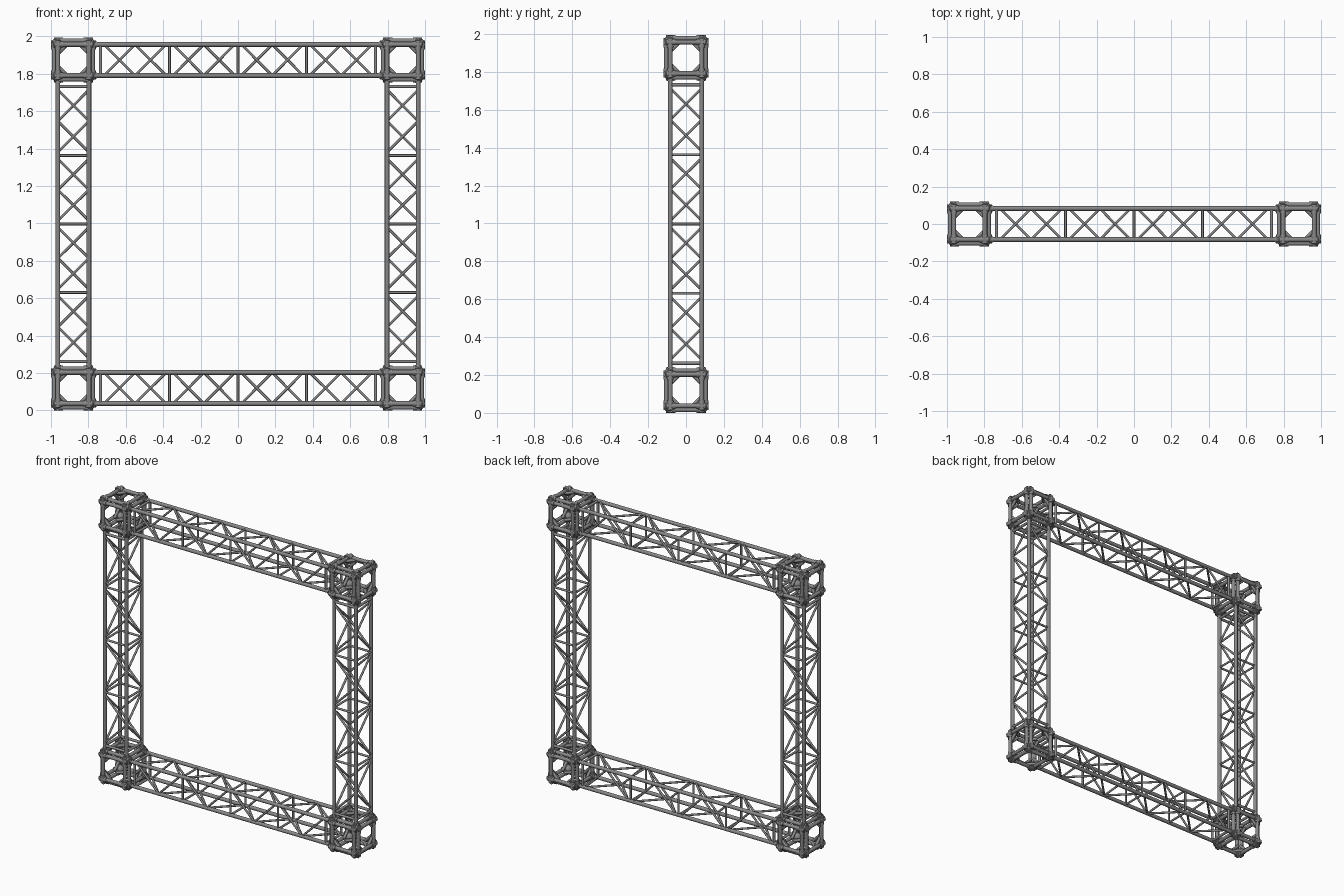
import bpy, bmesh, math
from mathutils import Vector, Matrix

if "Cube" in bpy.data.objects:
    bpy.data.objects.remove(bpy.data.objects["Cube"])

C = 0.88      # corner block centre distance from frame centre
O = 0.083     # chord offset from beam axis
F = 0.103     # corner block face offset

steel = bpy.data.materials.new("dark_steel")
steel.diffuse_color = (0.25, 0.25, 0.25, 1)
steel.use_nodes = True
steel.node_tree.nodes["Principled BSDF"].inputs["Base Color"].default_value = steel.diffuse_color


def tube(bm, a, b, r, seg=12):
    a, b = Vector(a), Vector(b)
    d = b - a
    m = Matrix.Translation((a + b) / 2) @ d.to_track_quat('Z', 'Y').to_matrix().to_4x4()
    bmesh.ops.create_cone(bm, cap_ends=True, segments=seg, radius1=r, radius2=r,
                          depth=d.length, matrix=m)


def ball(bm, p, r):
    bmesh.ops.create_uvsphere(bm, u_segments=16, v_segments=10, radius=r,
                              matrix=Matrix.Translation(p))


def finish(bm, name):
    me = bpy.data.meshes.new(name)
    bm.to_mesh(me)
    bm.free()
    me.materials.append(steel)
    ob = bpy.data.objects.new(name, me)
    bpy.context.collection.objects.link(ob)
    bpy.context.view_layer.objects.active = ob
    ob.select_set(True)
    bpy.ops.object.shade_smooth_by_angle(angle=math.radians(40))
    ob.select_set(False)
    return ob


# Box truss beam along local X, built one lattice face at a time
def beam_mesh():
    bm = bmesh.new()
    nodes = [-0.735, -0.366, 0, 0.366, 0.735]
    for k in range(4):
        R = Matrix.Rotation(k * math.pi / 2, 3, 'X')
        s = 1 if k % 2 else -1     # neighbouring faces share brace nodes

        def t(a, b, r, seg=12):
            tube(bm, R @ Vector(a), R @ Vector(b), r, seg)

        # main chord and end couplers
        t((-0.79, -O, O), (0.79, -O, O), 0.0125, 16)
        for e in (-1, 1):
            t((e * 0.755, -O, O), (e * 0.79, -O, O), 0.016, 16)
        # cross battens
        for x in nodes:
            r = 0.009 if abs(x) > 0.7 else 0.007
            t((x, -O, -O), (x, -O, O), r)
        # zigzag bracing, opposite faces cross
        for x0, x1 in zip(nodes, nodes[1:]):
            xm = (x0 + x1) / 2
            t((x0 + 0.018, -O, -s * O), (xm, -O, s * O), 0.007, 10)
            t((xm, -O, s * O), (x1 - 0.018, -O, -s * O), 0.007, 10)
    return bm


# Corner block: six square tube rings with collars, ball joints and corner braces
def corner_mesh():
    bm = bmesh.new()
    faces = [Matrix.Rotation(i * math.pi / 2, 3, 'X') for i in range(4)]
    faces += [Matrix.Rotation(s * math.pi / 2, 3, 'Y') for s in (-1, 1)]
    for R in faces:
        for i in range(4):
            Q = R @ Matrix.Rotation(i * math.pi / 2, 3, 'Z')
            p = Q @ Vector((O, O, F))
            tube(bm, p, Q @ Vector((-O, O, F)), 0.0125, 16)
            for e in (-1, 1):
                tube(bm, Q @ Vector((e * 0.055, O, F)), Q @ Vector((e * 0.105, O, F)), 0.0165, 16)
            ball(bm, p, 0.017)
            # corner brace
            tube(bm, Q @ Vector((O, 0.034, F - 0.01)), Q @ Vector((0.034, O, F - 0.01)), 0.010)
    # solid ball at each block corner
    for x in (-1, 1):
        for y in (-1, 1):
            for z in (-1, 1):
                ball(bm, (x * 0.087, y * 0.087, z * 0.087), 0.03)
    return bm


low, high = 0.12, 1.874
# horizontal beams
for name, z in (("bottom_beam", low), ("top_beam", high)):
    finish(beam_mesh(), name).location = (0, 0, z)
# columns
for name, s in (("left_column", -1), ("right_column", 1)):
    col = finish(beam_mesh(), name)
    col.rotation_euler = (0, -math.pi / 2, 0)
    col.location = (s * C, 0, (low + high) / 2)
# corner blocks
for nx, sx in (("left", -1), ("right", 1)):
    for nz, z in (("bottom", low), ("top", high)):
        finish(corner_mesh(), f"{nz}_{nx}_corner_block").location = (sx * C, 0, z)
